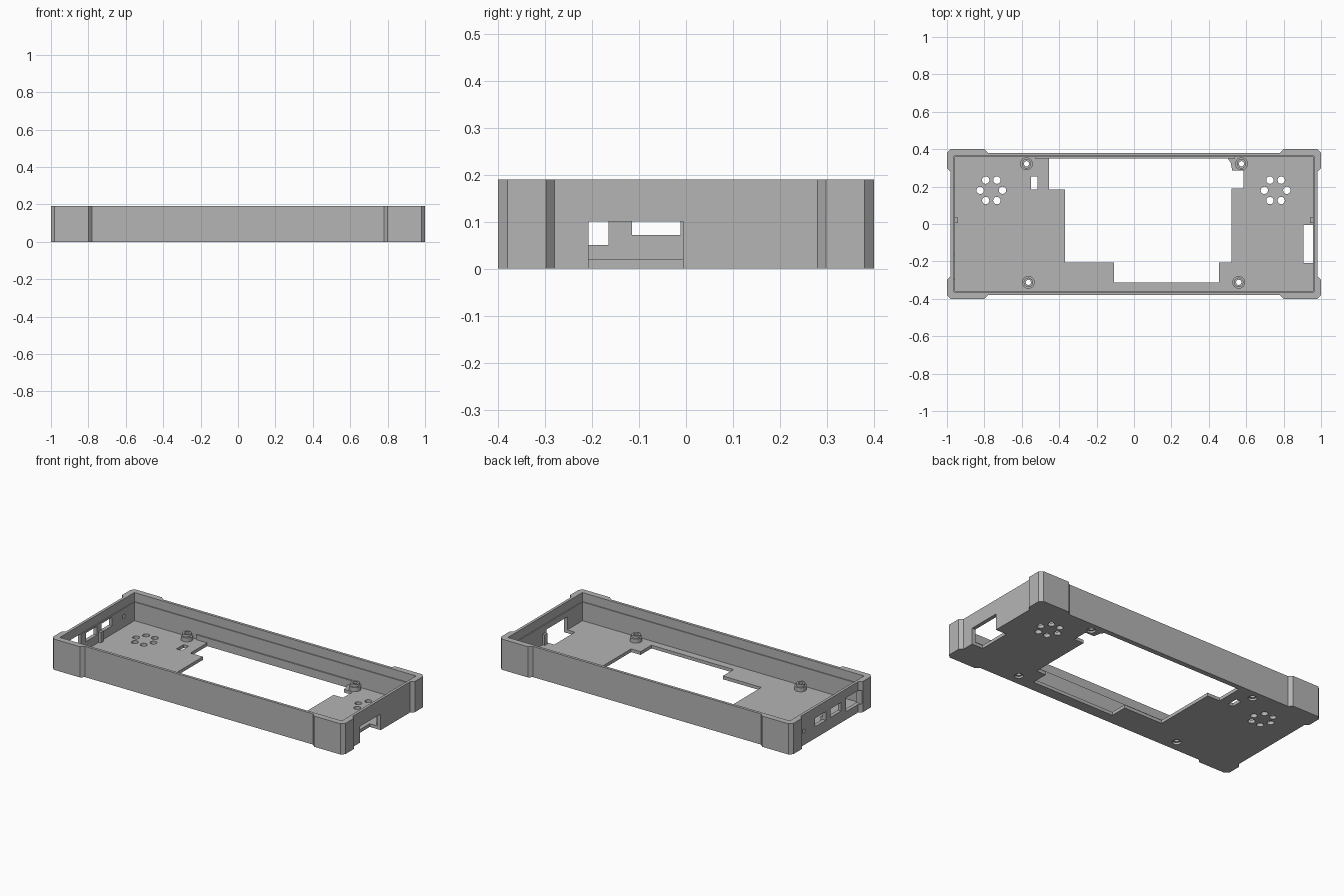
import bpy, bmesh, math

cube = bpy.data.objects.get("Cube")
if cube:
    bpy.data.objects.remove(cube, do_unlink=True)

grey = bpy.data.materials.new("plain grey")
grey.use_nodes = True
grey.diffuse_color = (0.46, 0.46, 0.46, 1)
grey.node_tree.nodes["Principled BSDF"].inputs["Base Color"].default_value = grey.diffuse_color


def prism(name, points, z0, z1):
    """Upright solid with the given plan outline."""
    bm = bmesh.new()
    face = bm.faces.new([bm.verts.new((x, y, z0)) for x, y in points])
    extruded = bmesh.ops.extrude_face_region(bm, geom=[face])["geom"]
    bmesh.ops.translate(bm, vec=(0, 0, z1 - z0),
                        verts=[v for v in extruded if isinstance(v, bmesh.types.BMVert)])
    bmesh.ops.recalc_face_normals(bm, faces=bm.faces)
    mesh = bpy.data.meshes.new(name)
    bm.to_mesh(mesh)
    bm.free()
    mesh.materials.append(grey)
    obj = bpy.data.objects.new(name, mesh)
    bpy.context.collection.objects.link(obj)
    return obj


def box(name, x0, x1, y0, y1, z0, z1):
    return prism(name, [(x0, y0), (x1, y0), (x1, y1), (x0, y1)], z0, z1)


def disc(name, x, y, r, z0, z1, sides=24):
    ring = [(x + r * math.cos(math.tau * i / sides), y + r * math.sin(math.tau * i / sides))
            for i in range(sides)]
    return prism(name, ring, z0, z1)


def cut(target, cutter):
    """Subtract the cutter, bake the result and drop the cutter."""
    cutter.hide_render = True
    mod = target.modifiers.new("cut", "BOOLEAN")
    mod.operation, mod.solver, mod.object = "DIFFERENCE", "EXACT", cutter
    bpy.context.view_layer.update()
    result = bpy.data.meshes.new_from_object(
        target.evaluated_get(bpy.context.evaluated_depsgraph_get()))
    target.modifiers.clear()
    target.data = result
    bpy.data.objects.remove(cutter, do_unlink=True)


# Tray body: recessed walls between four chamfered corner blocks
H, FLOOR = 0.19, 0.02
quarter = [(0.98, 0.28), (1.0, 0.298), (1.0, 0.38), (0.98, 0.40), (0.80, 0.40), (0.78, 0.38)]
outline = []
for sx, sy in ((1, 1), (-1, 1), (-1, -1), (1, -1)):
    part = [(sx * x, sy * y) for x, y in quarter]
    outline += part if sx * sy > 0 else part[::-1]
tray = prism("tray_body", outline, 0, H)

# Cavity with a shallow step near the rim
cut(tray, box("cavity", -0.957, 0.957, -0.357, 0.357, FLOOR, H + 0.1))
cut(tray, box("rim_step", -0.963, 0.963, -0.363, 0.363, 0.135, H + 0.1))

# Large stepped opening in the floor
opening = [(-0.455, 0.354), (-0.455, 0.185), (-0.37, 0.185), (-0.37, -0.207),
           (-0.107, -0.207), (-0.107, -0.312), (0.455, -0.312), (0.455, -0.207),
           (0.52, -0.207), (0.52, 0.19), (0.585, 0.19), (0.585, 0.285),
           (0.525, 0.285), (0.518, 0.325), (0.50, 0.354)]
cut(tray, prism("floor_opening", opening, -0.1, 0.1))

# Floor slot and two rings of six vent holes
cut(tray, box("floor_slot", -0.55, -0.515, 0.185, 0.255, -0.1, 0.1))
for cx in (-0.763, 0.757):
    for i in range(6):
        a = math.tau * i / 6
        cut(tray, disc("vent", cx + 0.06 * math.cos(a), 0.18 + 0.063 * math.sin(a),
                       0.02, -0.1, 0.1, 12))

# Connector notch through the left wall and floor edge
cut(tray, box("connector_notch", 0.905, 1.1, -0.208, -0.006, -0.1, 0.10))

# Three ports and one small pin hole in the right wall
for y0, y1, z0, z1 in ((-0.295, -0.165, 0.05, 0.135), (-0.115, -0.012, 0.072, 0.125),
                       (0.035, 0.138, 0.072, 0.125), (0.24, 0.262, 0.075, 0.097)):
    cut(tray, box("port", -1.1, -0.9, y0, y1, z0, z1))

# Stepped screw bosses with a clear hole and a countersunk underside
for i, (x, y) in enumerate(((-0.575, 0.322), (0.575, 0.322), (-0.565, -0.312), (0.56, -0.312))):
    cut(tray, disc("screw_hole", x, y, 0.025, -0.1, 0.1))
    for name, r, z0, z1 in (("boss_base", 0.034, 0.012, 0.045), ("boss_top", 0.025, 0.045, 0.06)):
        boss = disc(f"{name}_{i + 1}", x, y, r, z0, z1)
        cut(boss, disc("bore", x, y, 0.014, -0.1, 0.2))

# Rail along the back edge of the opening and a short rib on each end wall
box("back_rail", -0.53, 0.54, 0.349, 0.358, 0.0, 0.05)
for side, name in ((1, "left_rib"), (-1, "right_rib")):
    xs = sorted((side * 0.942, side * 0.958))
    box(name, xs[0], xs[1], 0.006, 0.034, FLOOR, 0.085)
